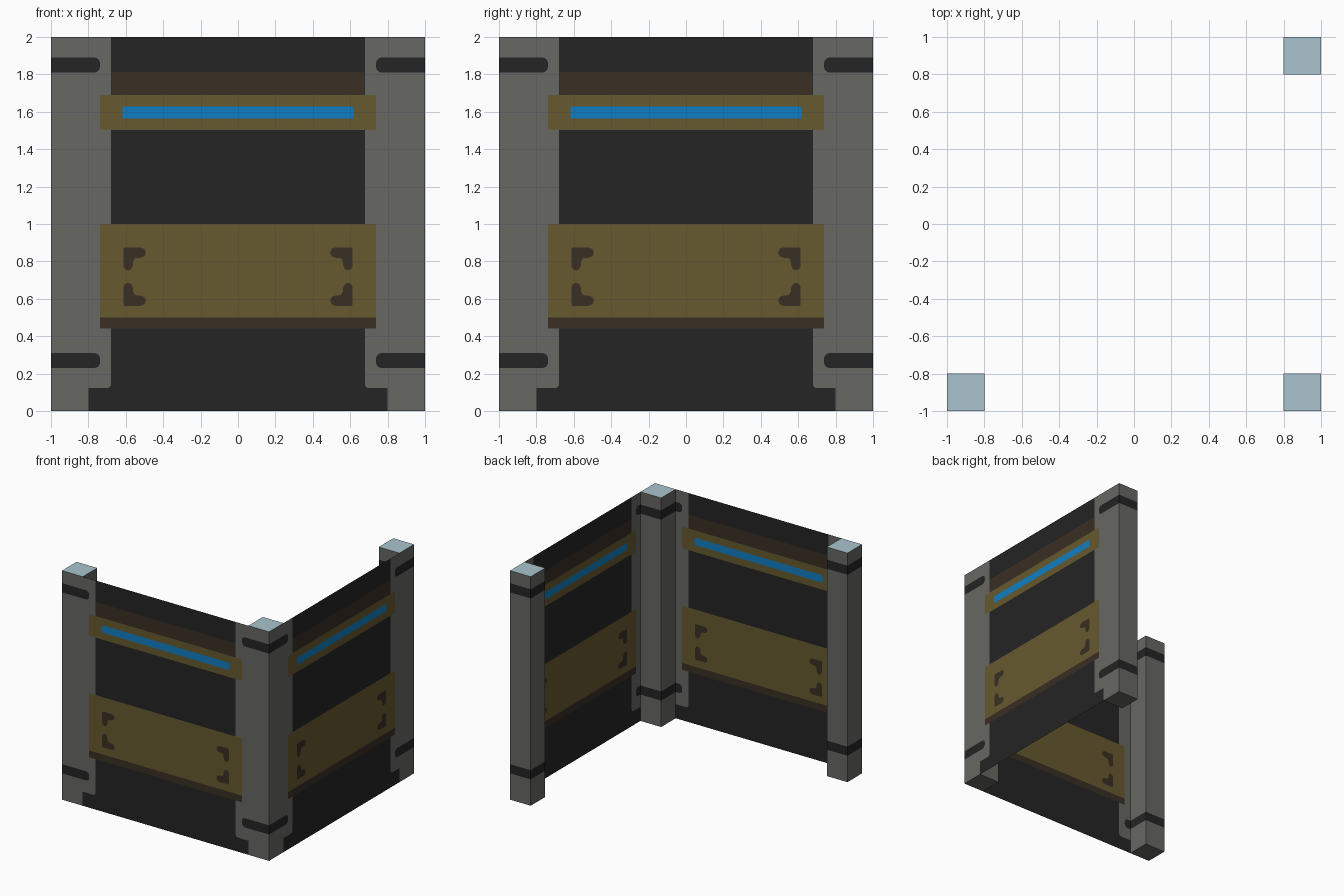
import bpy, bmesh, math
from mathutils import Vector, geometry

if "Cube" in bpy.data.objects:
    bpy.data.objects.remove(bpy.data.objects["Cube"])


def material(name, rgb):
    m = bpy.data.materials.new(name)
    m.diffuse_color = (*rgb, 1)
    m.use_nodes = True
    m.node_tree.nodes["Principled BSDF"].inputs["Base Color"].default_value = m.diffuse_color
    return m


MATS = [material("dark_metal", (0.018, 0.018, 0.018)),
        material("grey_metal", (0.135, 0.135, 0.124)),
        material("brown_trim", (0.041, 0.028, 0.018)),
        material("ochre_panel", (0.135, 0.10, 0.028)),
        material("blue_light", (0.005, 0.21, 0.54)),
        material("pale_cap", (0.40, 0.55, 0.62))]
DARK, GREY, BROWN, OCHRE, BLUE, CAP = range(6)
BANDS = [(0.23, 0.31), (1.81, 1.89)]


def finish(name, bm):
    me = bpy.data.meshes.new(name)
    bm.to_mesh(me)
    bm.free()
    for m in MATS:
        me.materials.append(m)
    ob = bpy.data.objects.new(name, me)
    bpy.context.collection.objects.link(ob)


# Corner posts: square columns with dark bands and pale caps
def post(name, x, y):
    bm = bmesh.new()
    bmesh.ops.create_cube(bm, size=1)
    for v in bm.verts:
        v.co = (x + v.co.x * 0.2, y + v.co.y * 0.2, 1 + v.co.z * 2)
    for z in [z for band in BANDS for z in band]:
        bmesh.ops.bisect_plane(bm, geom=bm.verts[:] + bm.edges[:] + bm.faces[:],
                               plane_co=(0, 0, z), plane_no=(0, 0, 1))
    bm.normal_update()
    for f in bm.faces:
        z = f.calc_center_median().z
        banded = any(lo < z < hi for lo, hi in BANDS)
        f.material_index = CAP if f.normal.z > 0.5 else DARK if banded else GREY
    finish(name, bm)


def rounded(x0, x1, z0, z1, r=0.0, steps=4):
    if r == 0:
        return [(x0, z0), (x1, z0), (x1, z1), (x0, z1)]
    pts = []
    corners = [(x0 + r, z0 + r), (x1 - r, z0 + r), (x1 - r, z1 - r), (x0 + r, z1 - r)]
    for i, (cx, cz) in enumerate(corners):
        for k in range(steps + 1):
            a = math.pi * (1 + i / 2 + k / steps / 2)
            pts.append((cx + r * math.cos(a), cz + r * math.sin(a)))
    return pts


def inside(p, poly):
    hit = False
    for (ax, az), (bx, bz) in zip(poly, poly[1:] + poly[:1]):
        if (az > p[1]) != (bz > p[1]) and p[0] < ax + (p[1] - az) * (bx - ax) / (bz - az):
            hit = not hit
    return hit


# Painted regions of a wall, later ones lie on top
WALL = rounded(-0.8, 0.8, 0, 2)
BRACKET = [(0.613, 0.868), (0.606, 0.875), (0.52, 0.875), (0.5, 0.866), (0.492, 0.847),
           (0.5, 0.828), (0.52, 0.82), (0.55, 0.817), (0.56, 0.80), (0.563, 0.775),
           (0.572, 0.758), (0.588, 0.752), (0.604, 0.758), (0.613, 0.775)]
REGIONS = [(DARK, WALL)]
for s in (-1, 1):
    mirror = lambda poly: [(s * x, z) for x, z in poly]
    REGIONS.append((GREY, mirror(rounded(0.678, 0.9, 0.123, 2.1, 0.022))))
    for lo, hi in BANDS:
        REGIONS.append((DARK, mirror(rounded(0.738, 0.9, lo, hi, 0.03))))
REGIONS += [(BROWN, rounded(-0.676, 0.676, 1.68, 1.813)),
            (OCHRE, rounded(-0.738, 0.738, 1.502, 1.69, 0.012)),
            (BLUE, rounded(-0.617, 0.617, 1.563, 1.627, 0.006)),
            (BROWN, rounded(-0.738, 0.738, 0.44, 0.5)),
            (OCHRE, rounded(-0.738, 0.738, 0.5, 1.0))]
for s in (-1, 1):
    REGIONS.append((BROWN, [(s * x, z) for x, z in BRACKET]))
    REGIONS.append((BROWN, [(s * x, 1.437 - z) for x, z in BRACKET]))


# Wall: one thin sheet cut along the region outlines
def wall(name, place):
    pts, edges = [], []
    for _, poly in REGIONS:
        n, k = len(pts), len(poly)
        pts += [Vector(p) for p in poly]
        edges += [(n + i, n + (i + 1) % k) for i in range(k)]
    verts, _, tris, *_ = geometry.delaunay_2d_cdt(pts, edges, [], 0, 1e-5)
    bm = bmesh.new()
    bv = [bm.verts.new(place(v[0], v[1])) for v in verts]
    for t in tris:
        c = [sum(verts[i][a] for i in t) / 3 for a in (0, 1)]
        if not inside(c, WALL):
            continue
        f = bm.faces.new([bv[i] for i in t])
        f.material_index = [m for m, poly in REGIONS if inside(c, poly)][-1]
    bmesh.ops.delete(bm, geom=[v for v in bm.verts if not v.link_faces], context='VERTS')
    finish(name, bm)


post("left_post", -0.9, -0.9)
post("corner_post", 0.9, -0.9)
post("rear_post", 0.9, 0.9)
wall("front_wall", lambda u, z: (u, -1, z))
wall("side_wall", lambda u, z: (1, u, z))
